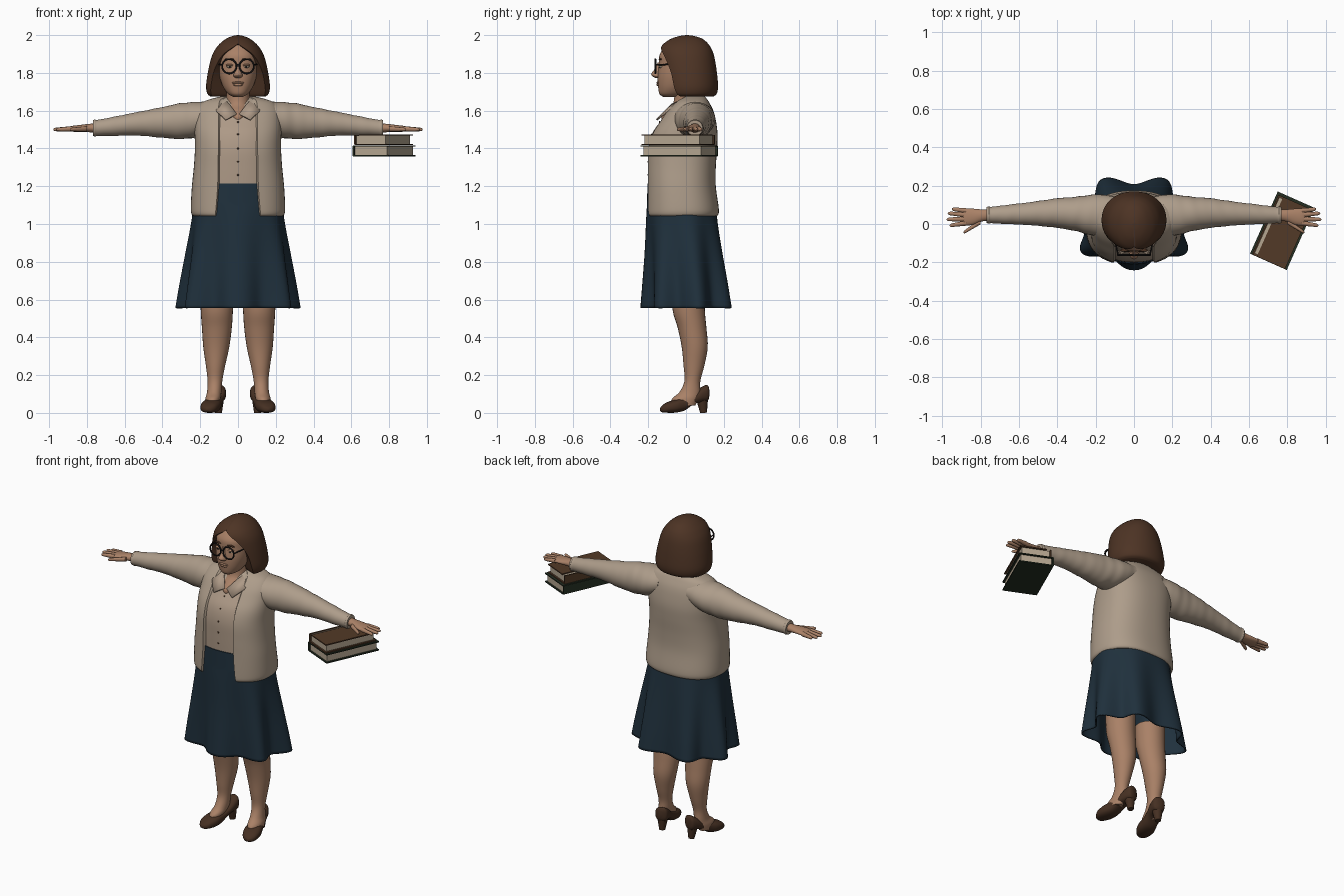
import bpy, bmesh, math
from mathutils import Matrix, Vector

cube = bpy.data.objects.get("Cube")
if cube:
    bpy.data.objects.remove(cube, do_unlink=True)


def material(name, *rgb):
    m = bpy.data.materials.new(name)
    m.use_nodes = True
    m.diffuse_color = (*rgb, 1)
    m.node_tree.nodes["Principled BSDF"].inputs["Base Color"].default_value = (*rgb, 1)
    return m


skin = material("skin", .40, .22, .135)
hair = material("brown hair", .075, .034, .018)
knit = material("beige knit", .42, .335, .255)
cloth = material("blouse cloth", .42, .32, .24)
navy = material("navy cloth", .014, .03, .046)
leather = material("brown leather", .06, .029, .016)
paper = material("book paper", .46, .38, .28)
green = material("green cover", .018, .028, .016)
brown = material("brown cover", .085, .042, .02)
black = material("dark frame", .012, .01, .01)


def finish(name, bm, mat, angle=40):
    bmesh.ops.recalc_face_normals(bm, faces=bm.faces)
    me = bpy.data.meshes.new(name)
    bm.to_mesh(me)
    bm.free()
    me.materials.append(mat)
    me.shade_smooth()
    me.set_sharp_from_angle(angle=math.radians(angle))
    ob = bpy.data.objects.new(name, me)
    bpy.context.collection.objects.link(ob)
    return ob


def spline(rows, steps):
    """Smooth rows of numbers with a Catmull-Rom curve."""
    out = []
    for i in range(len(rows) - 1):
        quad = rows[max(i - 1, 0)], rows[i], rows[i + 1], rows[min(i + 2, len(rows) - 1)]
        for k in range(steps):
            t = k / steps
            out.append([b + .5 * t * (c - a + t * (2*a - 5*b + 4*c - d + t * (3*(b - c) + d - a)))
                        for a, b, c, d in zip(*quad)])
    return out + [list(rows[-1])]


def loft(name, mat, rows, axis="z", n=40, p=2, steps=5, inner=1, ripple=None,
         caps=(True, True), matrix=None, side=1):
    """Rows are (along, centre u, centre v, radius u, radius v, front opening)."""
    rows = [tuple(r) + (0,) * (6 - len(r)) for r in rows]
    k = n // 5 if any(r[5] for r in rows) else 0
    bm, rings = bmesh.new(), []
    for t, u, v, ru, rv, g in spline(rows, steps):
        gap = math.asin(min(.98, max(0, g / ru)) ** (p / 2))
        m = n - k
        pts = [(gap + (2*math.pi - 2*gap) * i / (m - 1 if k else m), 1) for i in range(m)]
        deep = 1 - (1 - inner) * min(1, gap * 6)
        pts += [(gap * (2 * j / (k - 1) - 1), deep) for j in range(k)]
        ring = []
        for a, f in pts:
            s, c = math.sin(a), math.cos(a)
            f *= ripple(a, t) if ripple else 1
            x = u + ru * f * math.copysign(abs(s) ** (2 / p), s)
            y = v - rv * f * math.copysign(abs(c) ** (2 / p), c)
            co = Vector({"z": (x, y, t), "x": (t, x, y), "y": (x, t, y)}[axis])
            if matrix:
                co = matrix @ co
            co.x *= side
            ring.append(bm.verts.new(co))
        rings.append(ring)
    for r, q in zip(rings, rings[1:]):
        for i in range(n):
            j = (i + 1) % n
            bm.faces.new((r[i], r[j], q[j], q[i]))
    for use, ring in zip(caps, (rings[0], rings[-1])):
        if use:
            bm.faces.new(ring)
    return finish(name, bm, mat)


def band(z, width, front, back, opening=0):
    return z, 0, (front + back) / 2, width, (back - front) / 2, opening


def ball(name, mat, centre, size):
    bm = bmesh.new()
    bmesh.ops.create_uvsphere(bm, u_segments=20, v_segments=12, radius=1,
                              matrix=Matrix.LocRotScale(Vector(centre), None, Vector(size)))
    return finish(name, bm, mat)


def rod(name, mat, a, b, r1, r2=None):
    a, b = Vector(a), Vector(b)
    bm = bmesh.new()
    turn = (b - a).to_track_quat("Z", "Y")
    bmesh.ops.create_cone(bm, cap_ends=True, segments=16, radius1=r1, radius2=r2 or r1,
                          depth=(b - a).length,
                          matrix=Matrix.LocRotScale((a + b) / 2, turn, None))
    return finish(name, bm, mat)


# Head and neck
loft("head", skin, [band(1.673, .025, -.12, -.04), band(1.688, .052, -.14, 0),
                    band(1.72, .076, -.147, .04), band(1.76, .092, -.15, .07),
                    band(1.80, .101, -.149, .09), band(1.85, .104, -.143, .1),
                    band(1.90, .1, -.138, .1), band(1.95, .075, -.1, .08)], p=2.2)
loft("neck", skin, [band(1.54, .03, -.125, 0), band(1.57, .05, -.13, .05),
                    band(1.60, .068, -.107, .07), band(1.64, .062, -.068, .07),
                    band(1.71, .06, -.06, .06)])
loft("nose", skin, [band(1.772, .01, -.16, -.13), band(1.782, .024, -.177, -.13),
                    band(1.795, .022, -.184, -.13), band(1.82, .012, -.166, -.13),
                    band(1.855, .009, -.15, -.13)], n=20)
ball("upper_lip", skin, (0, -.148, 1.748), (.032, .009, .006))
ball("lower_lip", skin, (0, -.147, 1.737), (.026, .01, .007))

# Bobbed hair with a centre parting
loft("bob_hair", hair, [band(1.675, .145, -.10, .145, .133), band(1.69, .162, -.12, .163, .143),
                        band(1.73, .169, -.13, .17, .143), band(1.80, .160, -.138, .164, .13),
                        band(1.86, .147, -.143, .155, .105), band(1.90, .134, -.143, .146, .075),
                        band(1.93, .117, -.137, .134, .035), band(1.955, .096, -.118, .117),
                        band(1.98, .064, -.08, .088), band(1.995, .03, -.035, .045),
                        band(2.0, .004, .001, .009)], n=60, inner=.42, p=2.1)

# Eyes, brows and glasses
for s in (1, -1):
    ball("eye", paper, (s*.043, -.131, 1.834), (.017, .012, .009))
    ball("iris", black, (s*.043, -.1395, 1.833), (.006, .005, .006))
    ball("eyelid", skin, (s*.043, -.132, 1.841), (.021, .014, .007))
    ball("eyebrow", hair, (s*.045, -.137, 1.872), (.027, .008, .005))
    bpy.ops.mesh.primitive_torus_add(major_radius=.038, minor_radius=.0045, major_segments=32,
                                     minor_segments=8, location=(s*.046, -.162, 1.835),
                                     rotation=(math.pi / 2, 0, 0))
    rim = bpy.context.object
    rim.name = "glasses_rim"
    rim.data.materials.append(black)
    rim.data.shade_smooth()
    rod("glasses_temple", black, (s*.083, -.162, 1.842), (s*.112, -.03, 1.848), .004)
rod("glasses_bridge", black, (-.011, -.164, 1.842), (.011, -.164, 1.842), .004)

# Blouse with buttons
loft("blouse", cloth, [band(1.19, .22, -.198, .14), band(1.30, .215, -.2, .14),
                       band(1.40, .21, -.198, .145), band(1.48, .20, -.178, .14),
                       band(1.54, .19, -.138, .13), band(1.59, .18, -.1, .11),
                       band(1.63, .13, -.058, .09), band(1.655, .08, -.03, .08)], p=2.3)
for y, z in ((-.2, 1.26), (-.201, 1.33), (-.199, 1.40), (-.18, 1.475), (-.14, 1.54)):
    ball("button", brown, (0, y, z), (.005, .004, .005))

# Folded collar
edge_in = [(0, .085, 1.67), (.062, .06, 1.675), (.074, 0, 1.665), (.048, -.075, 1.638), (.008, -.127, 1.585)]
edge_out = [(0, .115, 1.65), (.1, .07, 1.655), (.12, -.02, 1.64), (.115, -.1, 1.6), (.065, -.158, 1.555)]
bm = bmesh.new()
for s in (1, -1):
    pairs = [[bm.verts.new((s*x, y, z)) for x, y, z in pair] for pair in zip(edge_in, edge_out)]
    for (a, b), (c, d) in zip(pairs, pairs[1:]):
        bm.faces.new((a, b, d, c))
bmesh.ops.remove_doubles(bm, verts=bm.verts, dist=.001)
collar = finish("collar", bm, cloth, 60)
collar.modifiers.new("thickness", "SOLIDIFY").thickness = .009

# Open cardigan, with a slight rolled hem
loft("cardigan", knit, [band(1.043, .238, -.206, .165, .12), band(1.055, .247, -.213, .173, .12),
                        band(1.09, .25, -.214, .173, .116), band(1.20, .244, -.213, .158, .108),
                        band(1.30, .234, -.213, .158, .106), band(1.40, .228, -.21, .165, .104),
                        band(1.48, .23, -.186, .167, .104), band(1.55, .23, -.14, .158, .104),
                        band(1.60, .222, -.104, .145, .104), band(1.64, .195, -.065, .125, .1),
                        band(1.66, .15, -.04, .112, .09), band(1.675, .09, -.01, .1, .06)],
     n=60, p=2.4, inner=.88)


# Flared skirt with seven folds
def folds(a, z):
    return 1 + .12 * max(0, min(1, (1.1 - z) / .55)) * math.cos(7 * a)


skirt = loft("skirt", navy, [band(1.215, .225, -.204, .145), band(1.12, .238, -.206, .155),
                             band(1.03, .243, -.208, .168), band(.85, .268, -.208, .195),
                             band(.68, .290, -.212, .22), band(.555, .303, -.215, .235)],
             n=112, p=2.2, ripple=folds, caps=(True, False))
skirt.modifiers.new("thickness", "SOLIDIFY").thickness = .008


def creases(a, x):
    return 1 + .016 * math.sin(75 * x + 2 * math.sin(a)) * math.sin(17 * x)


# Paired limbs
for s, side in ((1, "left"), (-1, "right")):
    loft(side + "_sleeve", knit, [(.10, .045, 1.575, .10, .075), (.20, .046, 1.555, .108, .092),
                                  (.30, .052, 1.545, .09, .095), (.40, .057, 1.538, .077, .081),
                                  (.54, .054, 1.53, .06, .061), (.65, .05, 1.518, .051, .051),
                                  (.74, .047, 1.509, .043, .043), (.757, .047, 1.508, .045, .045),
                                  (.768, .047, 1.508, .041, .041)],
         axis="x", side=s, ripple=creases, n=32, steps=8)
    loft(side + "_palm", skin, [(.74, .047, 1.508, .031, .026), (.79, .045, 1.508, .031, .022),
                                (.84, .038, 1.506, .042, .018), (.88, .036, 1.504, .044, .015),
                                (.893, .036, 1.504, .036, .009)], axis="x", side=s, n=24)
    fingers = [(.875, .069, .95, .078), (.88, .048, .972, .056),
               (.88, .026, .978, .024), (.875, .005, .962, -.008), (.80, .012, .89, -.045)]
    for i, (x, y, tip_x, tip_y) in enumerate(fingers):
        at = lambda f, r: (x + (tip_x - x) * f, y + (tip_y - y) * f, 1.504 - .004 * f, r, r)
        name = side + ("_thumb" if i == 4 else "_finger")
        loft(name, skin, [at(0, .014), at(.5, .0115), at(.85, .0095), at(.96, .006), at(1, .001)],
             axis="x", side=s, n=14)
    loft(side + "_leg", skin, [(.66, .112, .01, .088, .087), (.54, .112, .015, .085, .085),
                               (.45, .112, .032, .079, .076), (.35, .115, .046, .069, .069),
                               (.25, .119, .042, .051, .055), (.17, .122, .034, .039, .042),
                               (.11, .126, .02, .038, .055), (.075, .133, -.004, .04, .07),
                               (.04, .138, -.015, .036, .065)], side=s, n=28)
    # Heeled shoe, toe turned outward
    turn = Matrix.Translation((.126, .008, 0)) @ Matrix.Rotation(math.radians(15), 4, "Z")
    sole = [(.116, .08, .13, .015), (.105, .06, .148, .036), (.07, .055, .132, .043),
            (.03, .045, .1, .043), (-.02, .012, .083, .046), (-.07, .001, .07, .052),
            (-.115, .001, .054, .044), (-.14, .004, .036, .026), (-.15, .012, .024, .006)]
    loft(side + "_shoe", leather, [(y, 0, (lo + hi) / 2, w, (hi - lo) / 2) for y, lo, hi, w in sole],
         axis="y", matrix=turn, side=s, n=28, p=2.5)
    a, b = turn @ Vector((0, .088, 0)), turn @ Vector((0, .08, .075))
    rod(side + "_shoe_heel", leather, (s*a.x, a.y, 0), (s*b.x, b.y, b.z), .018, .032)

# Two books carried under the left hand
tilt = math.radians(-24)


def slab(name, mat, centre, offset, size):
    bm = bmesh.new()
    place = Matrix.Translation(centre) @ Matrix.Rotation(tilt, 4, "Z") @ Matrix.Translation(offset)
    bmesh.ops.create_cube(bm, size=1, matrix=place @ Matrix.Diagonal((*size, 1)))
    finish(name, bm, mat)


def book(name, centre, w, d, h, mat, lid_shift):
    slab(name + "_pages", paper, centre, (-.003, 0, 0), (w - .018, d - .02, h - .012))
    slab(name + "_back_cover", mat, centre, (0, 0, .003 - h / 2), (w, d, .007))
    slab(name + "_front_cover", mat, centre, (lid_shift, 0, h / 2 - .003), (w - 2 * lid_shift, d, .007))
    slab(name + "_spine", mat, centre, (-w / 2, 0, 0), (.008, d, h - .004))


book("lower_book", (.775, -.036, 1.387), .205, .355, .058, green, 0)
book("upper_book", (.772, -.042, 1.446), .185, .34, .056, brown, .012)
